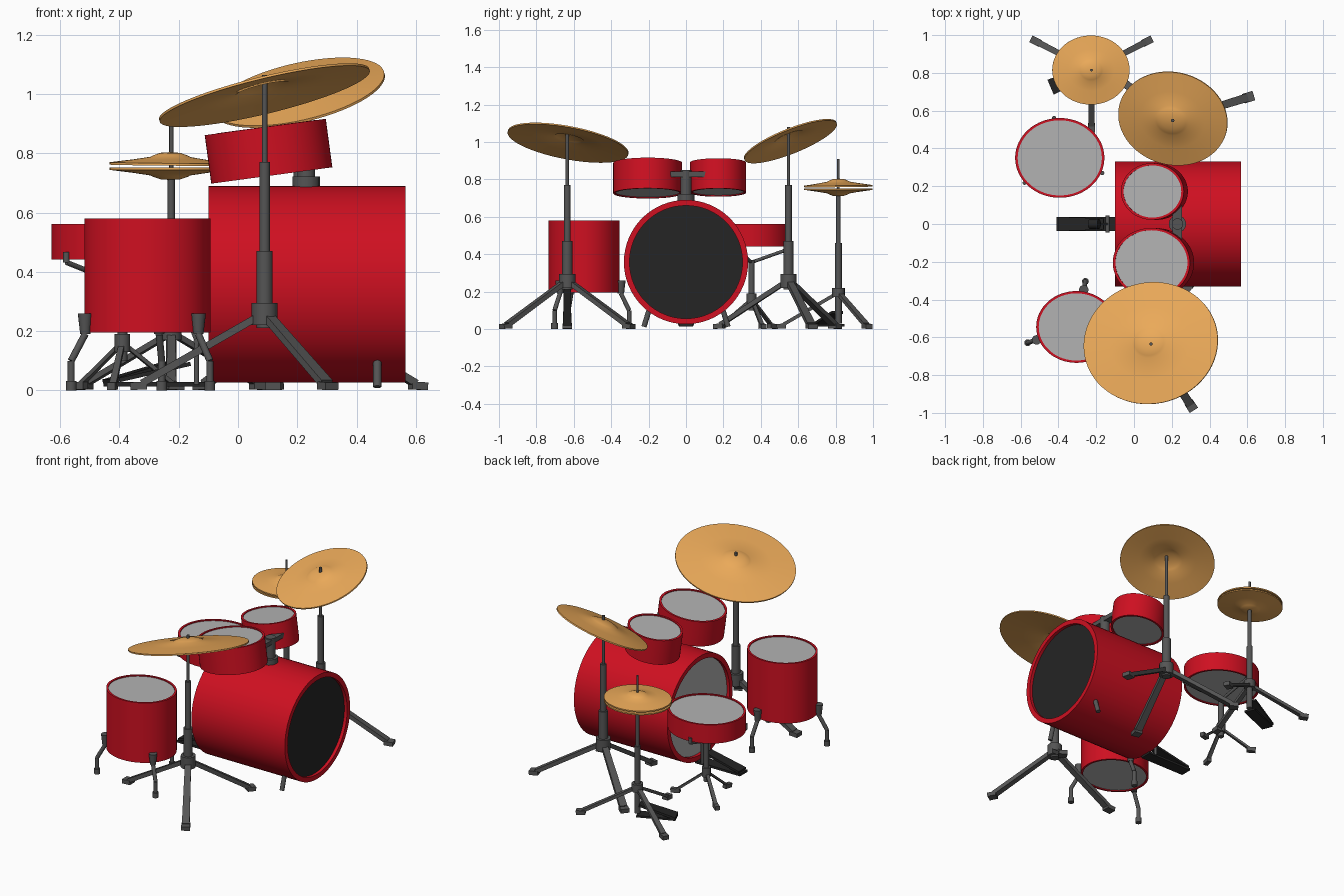
import bpy, bmesh
from math import sin, cos, pi, radians
from mathutils import Matrix, Vector as V

if "Cube" in bpy.data.objects:
    bpy.data.objects.remove(bpy.data.objects["Cube"])

S = 1.12  # the round parts are slightly wider in x


def mat(name, *c):
    m = bpy.data.materials.new(name)
    m.diffuse_color = (*c, 1)
    m.use_nodes = True
    m.node_tree.nodes["Principled BSDF"].inputs["Base Color"].default_value = m.diffuse_color
    return m


RED = mat("red_lacquer", .62, .005, .015)
BRASS = mat("brass", .83, .40, .10)
SKIN = mat("drum_skin", .45, .45, .45)
DARK = mat("dark_metal", .09, .09, .09)
BLACK = mat("black", .018, .018, .018)


def finish(name, bm, material):
    bmesh.ops.recalc_face_normals(bm, faces=bm.faces)
    me = bpy.data.meshes.new(name)
    bm.to_mesh(me)
    bm.free()
    me.materials.append(material)
    ob = bpy.data.objects.new(name, me)
    bpy.context.collection.objects.link(ob)
    bpy.context.view_layer.objects.active = ob
    ob.select_set(True)
    bpy.ops.object.shade_smooth_by_angle(angle=radians(35))
    ob.select_set(False)
    return ob


def lathe(name, profile, M, material, closed=True, n=64):
    """Spin an (r, z) profile about z, then place it with M."""
    bm = bmesh.new()
    vs = [bm.verts.new((r, 0, z)) for r, z in profile]
    es = [bm.edges.new(p) for p in zip(vs, vs[1:])]
    if closed:
        es.append(bm.edges.new((vs[-1], vs[0])))
    bmesh.ops.spin(bm, geom=vs + es, axis=(0, 0, 1), cent=(0, 0, 0),
                   angle=2 * pi, steps=n, use_merge=True)
    bmesh.ops.remove_doubles(bm, verts=bm.verts, dist=1e-5)
    bmesh.ops.transform(bm, matrix=M, verts=bm.verts)
    return finish(name, bm, material)


def rod(name, p, q, r, material=DARK, r2=None, n=16):
    p, q = V(p), V(q)
    bm = bmesh.new()
    M = Matrix.Translation((p + q) / 2) @ (q - p).to_track_quat('Z', 'Y').to_matrix().to_4x4()
    bmesh.ops.create_cone(bm, cap_ends=True, segments=n, radius1=r,
                          radius2=r if r2 is None else r2, depth=(q - p).length, matrix=M)
    return finish(name, bm, material)


def bar(name, p, q, w, t, material=DARK, w2=None):
    """Flat bar from p to q: width w (w2 at q) sideways, thickness t."""
    p, q = V(p), V(q)
    d = (q - p).normalized()
    side = d.cross(V((0, 0, 1))).normalized()
    up = side.cross(d)
    bm = bmesh.new()
    ends = [[bm.verts.new(c + side * a * ww / 2 + up * b * t / 2)
             for a, b in ((-1, -1), (1, -1), (1, 1), (-1, 1))]
            for c, ww in ((p, w), (q, w2 or w))]
    for f in ends:
        bm.faces.new(f)
    for i in range(4):
        j = (i + 1) % 4
        bm.faces.new((ends[0][i], ends[0][j], ends[1][j], ends[1][i]))
    return finish(name, bm, material)


def around(x, y, r, deg, z):
    a = radians(deg)
    return V((x + r * cos(a) * S, y + r * sin(a), z))


def drum(name, M, r, h, wall, recess, top=SKIN, bottom=SKIN):
    """Hollow shell with a recessed skin at each end."""
    z, ri = h / 2, r - wall
    lathe(name + "_shell", [(r, -z), (r, z), (ri, z), (ri, -z)], M, RED)
    for s, part, m in ((1, "_top_skin", top), (-1, "_bottom_skin", bottom)):
        a, b = s * (z - recess), s * (z - recess - .008)
        lathe(name + part, [(0, a), (ri + .002, a), (ri + .002, b), (0, b)], M, m, False)


T = Matrix.Translation
STRETCH = Matrix.Diagonal((S, 1, 1, 1))

# Drums
drum("bass_drum", T((.233, 0, .358)) @ Matrix.Rotation(pi / 2, 4, 'Y'),
     .332, .665, .03, .02, top=BLACK)
drum("floor_tom", T((-.305, -.545, .388)) @ STRETCH, .19, .385, .012, .006)
drum("snare", T((-.393, .35, .502)) @ STRETCH, .211, .12, .012, .006)
tilt = Matrix.Rotation(radians(-7.7), 4, 'Y')
drum("large_tom", T((.103, -.205, .807)) @ tilt @ STRETCH, .184, .165, .012, .006)
drum("small_tom", T((.108, .172, .81)) @ tilt @ STRETCH, .150, .162, .012, .006)

# Tom mount on the bass drum
rod("mount_base", (.23, 0, .67), (.23, 0, .722), .046)
rod("mount_post", (.23, 0, .7), (.23, 0, .85), .03)
bar("mount_crossbar", (.23, -.10, .828), (.23, .11, .828), .05, .028)

# Bass drum spurs
for s, side in ((-1, "front"), (1, "back")):
    rod("bass_spur_" + side, (.47, s * .19, .125), (.47, s * .225, .012), .014)


def cymbal(name, c, r, normal, rise, bell, flip=1):
    """Thin cone with a raised bell, tilted to the given normal."""
    rot = V((0, 0, 1)).rotation_difference(V(normal)).to_matrix().to_4x4()
    b = rise * .55
    outer = [(0, rise), (bell * .5, rise * .93), (bell * .85, rise * .7),
             (bell, b), (r * .6, b * .55), (r, 0)]
    inner = [(a, z - .008) for a, z in reversed(outer)]
    M = T(c) @ STRETCH @ rot @ Matrix.Diagonal((1, 1, flip, 1))
    lathe(name, outer + inner, M, BRASS, False)


cymbal("ride_cymbal", (.088, -.63, 1.0), .328, (-.26, .18, .95), .045, .085)
cymbal("crash_cymbal", (.205, .557, 1.008), .2655, (-.24, -.36, .90), .045, .085)
cymbal("hi_hat_top", (-.228, .815, .768), .183, (.01, -.01, 1), .036, .06)
cymbal("hi_hat_bottom", (-.228, .815, .744), .183, (0, 0, 1), .034, .06, -1)


def stand(name, x, y, tubes, collar, r_collar, feet, reach, w):
    """Stacked tubes (z0, z1, radius), a collar and three splayed legs."""
    for i, (a, b, r) in enumerate(tubes):
        rod(f"{name}_tube_{i}", (x, y, a), (x, y, b), r)
    rod(name + "_collar", (x, y, collar[0]), (x, y, collar[1]), r_collar)
    for i in range(3):
        ang = feet + i * 120
        end = around(x, y, reach - .03, ang, .024)
        bar(f"{name}_leg_{i}", around(x, y, r_collar * .5, ang, sum(collar) / 2 - .01),
            end, w * .8, w * .55, w2=w)
        bar(f"{name}_foot_{i}", around(x, y, reach - .045, ang, .017),
            around(x, y, reach + .005, ang, .014), w * 1.15, .026)


cym_tubes = [(.21, .47, .027), (.46, .77, .018), (.76, 1.065, .009)]
stand("ride_stand", .09, -.635, cym_tubes, (.22, .295), .044, 60, .40, .045)
stand("crash_stand", .205, .548, cym_tubes[:2] + [(.76, 1.08, .009)],
      (.22, .295), .044, 19, .40, .045)
stand("hi_hat_stand", -.225, .815,
      [(.03, .46, .018), (.45, .72, .012), (.7, .91, .007)], (.17, .22), .034, 30, .325, .034)
stand("snare_stand", -.39, .35, [(.1, .37, .017)], (.13, .19), .026, 20, .19, .024)

# Snare basket arms, hooked over the rim
for i, ang in enumerate((98, 218, 338)):
    a, b = around(-.39, .35, .01, ang, .36), around(-.39, .35, .214, ang, .432)
    rod(f"snare_arm_{i}", a, b, .009)
    rod(f"snare_hook_{i}", b, b + V((0, 0, .035)), .011)

# Floor tom brackets and bent legs
for i, ang in enumerate((80, 200, 320)):
    p = [around(-.305, -.545, r, ang, z)
         for r, z in ((.2, .26), (.2, .19), (.245, .1), (.245, .02))]
    rod(f"floor_tom_bracket_{i}", p[1], p[0], .017, r2=.025)
    for j in range(3):
        rod(f"floor_tom_leg_{i}_{j}", p[j], p[j + 1], .012)
    rod(f"floor_tom_foot_{i}", p[3] - V((0, 0, .02)), p[3] + V((0, 0, .012)), .018)

# Bass drum pedal with beater
bar("bass_pedal_base", (-.41, 0, .021), (-.09, 0, .021), .075, .014, BLACK)
bar("bass_pedal_plate", (-.40, 0, .035), (-.16, 0, .09), .075, .014, BLACK, .06)
for s in (-1, 1):
    rod(f"bass_pedal_post_{s + 1}", (-.14, s * .035, .02), (-.14, s * .035, .17), .009)
rod("bass_pedal_axle", (-.14, -.045, .165), (-.14, .045, .165), .01)
rod("bass_beater_stem", (-.14, 0, .165), (-.21, 0, .34), .006)
rod("bass_beater_head", (-.235, 0, .335), (-.185, 0, .355), .026, BLACK)

# Hi-hat pedal
bar("hi_hat_pedal_base", (-.44, .725, .02), (-.225, .815, .02), .07, .012, BLACK)
bar("hi_hat_pedal_plate", (-.44, .725, .03), (-.24, .81, .09), .085, .014, BLACK, .065)
